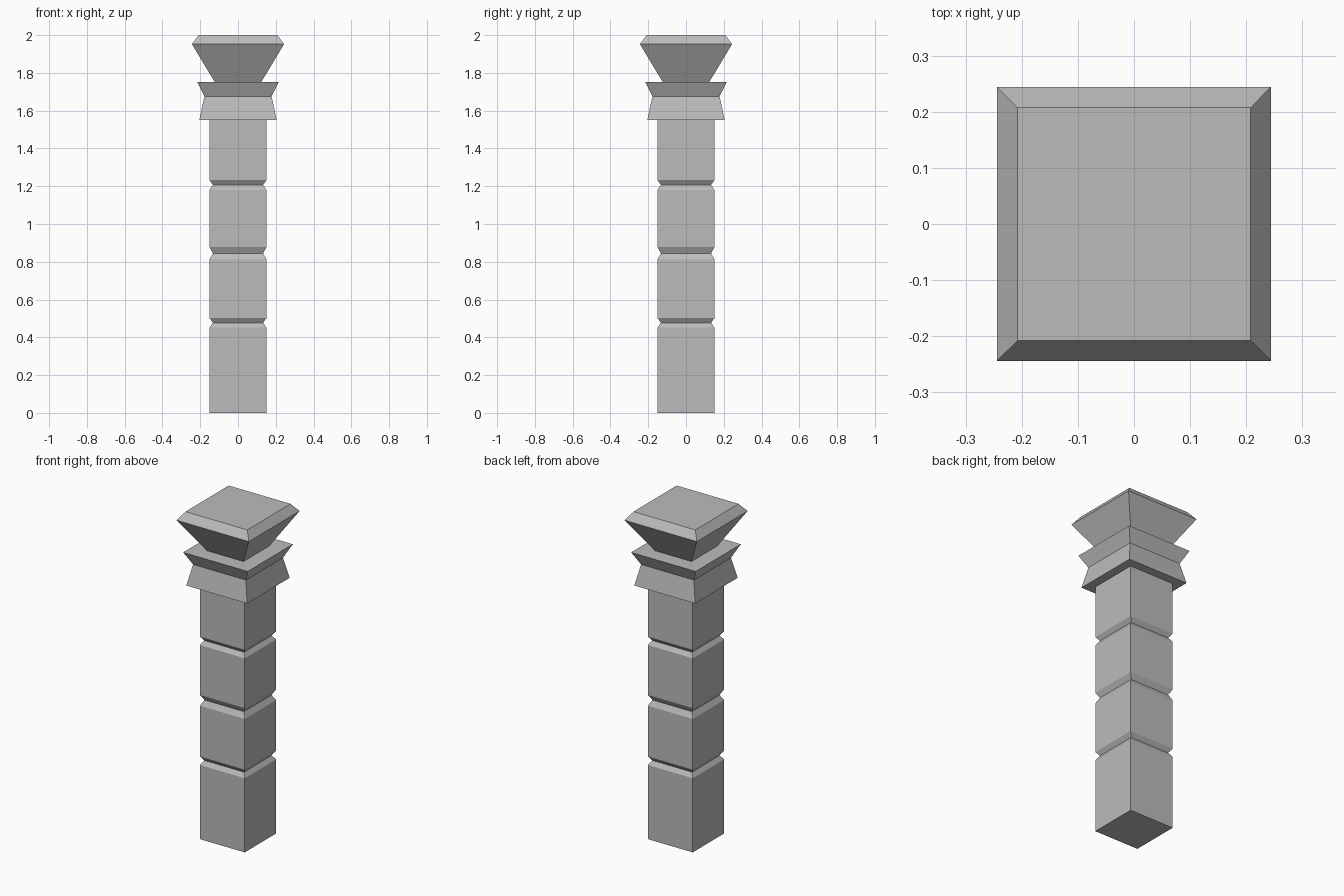
import bpy
import bmesh

if "Cube" in bpy.data.objects:
    bpy.data.objects.remove(bpy.data.objects["Cube"])

stone = bpy.data.materials.new("grey stone")
stone.diffuse_color = (0.5, 0.5, 0.5, 1)
stone.use_nodes = True
stone.node_tree.nodes["Principled BSDF"].inputs["Base Color"].default_value = stone.diffuse_color


def square_stack(name, profile):
    """Closed square solid from (half width, height) pairs, bottom to top."""
    bm = bmesh.new()
    corners = ((-1, -1), (1, -1), (1, 1), (-1, 1))
    rings = [[bm.verts.new((sx * h, sy * h, z)) for sx, sy in corners]
             for h, z in profile]
    for low, high in zip(rings, rings[1:]):
        for i in range(4):
            j = (i + 1) % 4
            bm.faces.new((low[i], low[j], high[j], high[i]))
    bm.faces.new(rings[0][::-1])
    bm.faces.new(rings[-1])
    mesh = bpy.data.meshes.new(name)
    bm.to_mesh(mesh)
    bm.free()
    mesh.materials.append(stone)
    obj = bpy.data.objects.new(name, mesh)
    bpy.context.collection.objects.link(obj)
    return obj


# Shaft with three V-shaped grooves: (middle height, half height)
shaft = [(0.151, 0)]
for mid, half in ((0.477, 0.026), (0.845, 0.033), (1.207, 0.026)):
    shaft += [(0.151, mid - half), (0.133, mid), (0.151, mid + half)]
shaft.append((0.151, 1.55))
square_stack("shaft", shaft)

# Waisted collar below the capital
square_stack("collar", [(0.205, 1.55), (0.178, 1.675), (0.217, 1.753)])

# Flared capital with a bevelled top
square_stack("capital", [(0.124, 1.753), (0.244, 1.952), (0.208, 2.0)])
